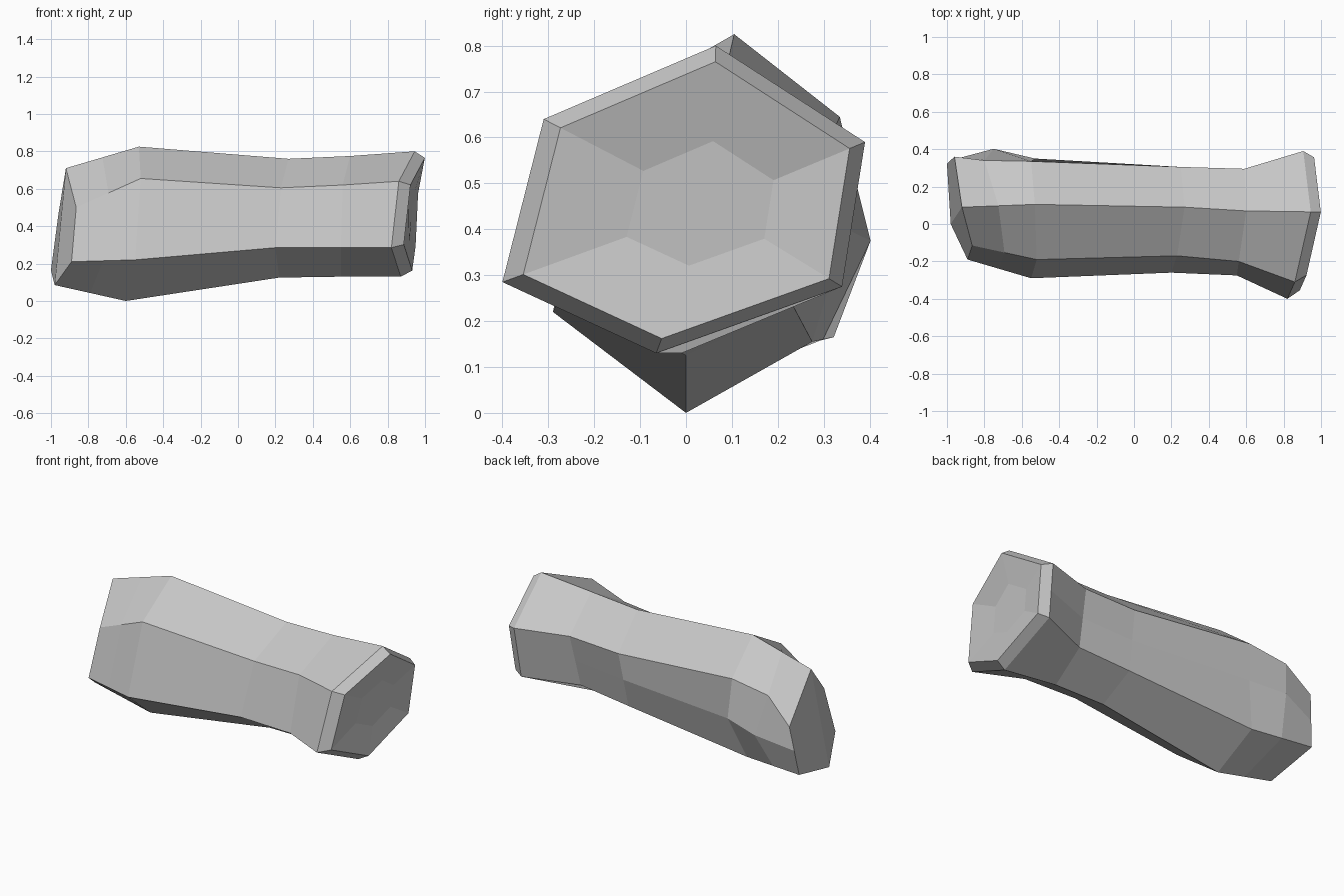
import bpy
import bmesh
from mathutils import Vector

default_cube = bpy.data.objects.get("Cube")
if default_cube:
    bpy.data.objects.remove(default_cube, do_unlink=True)

# Single plain grey material
grey = bpy.data.materials.new("stone_grey")
grey.use_nodes = True
grey_value = (0.57, 0.57, 0.57, 1.0)
grey.diffuse_color = grey_value
shader = grey.node_tree.nodes["Principled BSDF"]
shader.inputs["Base Color"].default_value = grey_value
shader.inputs["Roughness"].default_value = 0.9


def path(*points):
    return [Vector(point) for point in points]


# Ridges running along the body: blunt end, shoulder, waist, neck, flared rim
top_ridge = path((-.92, .09, .71), (-.53, .105, .825), (.27, .09, .76),
                 (.6, .07, .775), (.945, .065, .8))
front_upper_ridge = path((-.865, -.115, .5), (-.52, -.19, .655), (.23, -.17, .605),
                         (.56, -.2, .62), (.86, -.31, .64))
front_lower_ridge = path((-.89, -.19, .21), (-.55, -.29, .22), (.2, -.26, .285),
                         (.55, -.275, .285), (.82, -.4, .285))
bottom_ridge = path((-.98, 0, .085), (-.6, 0, 0), (.22, 0, .125),
                    (.55, -.01, .13), (.87, -.065, .13))
back_lower_ridge = path((-1, .322, .165), (-.61, .275, .155), (.23, .235, .23),
                        (.57, .215, .26), (.89, .34, .275))
back_upper_ridge = path((-.96, .36, .465), (-.55, .335, .645), (.25, .305, .575),
                        (.59, .295, .587), (.905, .39, .59))

# Soft ridge along the middle of the back, swelling at the shoulder
back_middle_ridge = [low.lerp(high, 0.5)
                     for low, high in zip(back_lower_ridge, back_upper_ridge)]
back_middle_ridge[1] = Vector((-.53, .35, .4))

ridges = [top_ridge, front_upper_ridge, front_lower_ridge, bottom_ridge,
          back_lower_ridge, back_middle_ridge, back_upper_ridge]

# Extra section that forms the knuckle at the back of the blunt end
for ridge in ridges:
    ridge.insert(1, ridge[0].lerp(ridge[1], 0.5))
back_middle_ridge[1] = Vector((-.75, .402, .375))
back_upper_ridge[1] = Vector((-.8, .34, .61))

sections = [list(section) for section in zip(*ridges)]


def inset_section(section, scale, shift):
    """Shrink a section toward its middle and slide it along x."""
    middle = sum(section, Vector()) / len(section)
    return [middle.lerp(point, scale) + Vector((shift, 0, 0)) for point in section]


# Bevelled lip and shallow dished face at the flared end
lip = inset_section(sections[-1], 0.9, 0.06)
dish = inset_section(lip, 0.45, -0.022)
sections += [lip, dish]

bm = bmesh.new()
loops = [[bm.verts.new(point) for point in section] for section in sections]

# Skin the body between neighbouring sections
for first, second in zip(loops, loops[1:]):
    for index in range(len(first)):
        following = (index + 1) % len(first)
        bm.faces.new((first[index], first[following], second[following], second[index]))

# Close the blunt end as two panels meeting on a fold, then the dish floor
blunt = loops[0]
bm.faces.new(blunt[:4])
bm.faces.new([blunt[0]] + blunt[3:])
bm.faces.new(loops[-1])
bmesh.ops.recalc_face_normals(bm, faces=bm.faces[:])

mesh = bpy.data.meshes.new("faceted_body")
bm.to_mesh(mesh)
bm.free()
mesh.materials.append(grey)
body = bpy.data.objects.new("faceted_body", mesh)
bpy.context.collection.objects.link(body)
